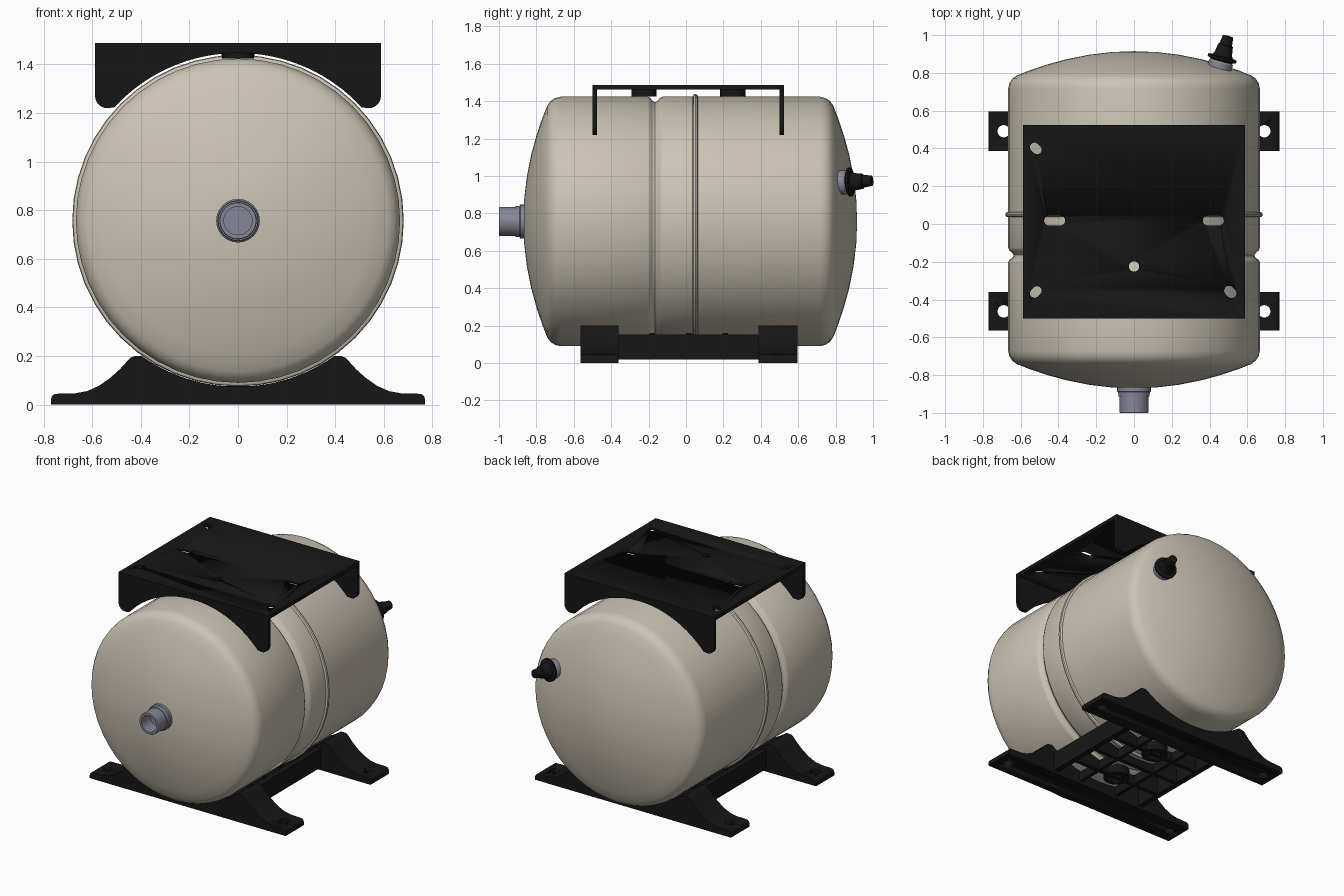
import bpy, bmesh
from math import pi, sin, cos, sqrt, radians
from mathutils import Vector

if "Cube" in bpy.data.objects:
    bpy.data.objects.remove(bpy.data.objects["Cube"])

AXIS_Z, R = 0.757, 0.667


def material(name, rgb):
    m = bpy.data.materials.new(name)
    m.diffuse_color = (*rgb, 1)
    m.use_nodes = True
    m.node_tree.nodes["Principled BSDF"].inputs["Base Color"].default_value = m.diffuse_color
    return m


CREAM = material("cream_paint", (0.60, 0.55, 0.46))
BLACK = material("black_plastic", (0.008, 0.008, 0.008))
STEEL = material("grey_steel", (0.24, 0.24, 0.31))


def finish(name, bm, mat, smooth=True):
    bmesh.ops.remove_doubles(bm, verts=bm.verts, dist=1e-5)
    bmesh.ops.recalc_face_normals(bm, faces=bm.faces)
    me = bpy.data.meshes.new(name)
    bm.to_mesh(me)
    bm.free()
    me.materials.append(mat)
    ob = bpy.data.objects.new(name, me)
    bpy.context.collection.objects.link(ob)
    bpy.ops.object.select_all(action='DESELECT')
    bpy.context.view_layer.objects.active = ob
    ob.select_set(True)
    if smooth:
        bpy.ops.object.shade_smooth_by_angle(angle=radians(30))
    return ob


def lathe(name, profile, mat, segs=40):
    """Revolve (y, radius) points around the y axis."""
    bm = bmesh.new()
    vs = [bm.verts.new((r, y, 0)) for y, r in profile]
    es = [bm.edges.new(p) for p in zip(vs, vs[1:])]
    bmesh.ops.spin(bm, geom=vs + es, cent=(0, 0, 0), axis=(0, 1, 0),
                   angle=2 * pi, steps=segs)
    return finish(name, bm, mat)


def prism(name, pts, lo, hi, mat, axis='Y'):
    """Extrude a 2D outline: (x, z) along y, or (x, y) along z."""
    bm = bmesh.new()
    put = (lambda a, b: (a, lo, b)) if axis == 'Y' else (lambda a, b: (a, b, lo))
    face = bm.faces.new([bm.verts.new(put(*p)) for p in pts])
    ext = bmesh.ops.extrude_face_region(bm, geom=[face])
    d = Vector((0, hi - lo, 0)) if axis == 'Y' else Vector((0, 0, hi - lo))
    bmesh.ops.translate(bm, vec=d, verts=[v for v in ext['geom']
                                          if isinstance(v, bmesh.types.BMVert)])
    return finish(name, bm, mat)


def box(name, x0, x1, y0, y1, z0, z1, mat):
    return prism(name, [(x0, y0), (x1, y0), (x1, y1), (x0, y1)], z0, z1, mat, 'Z')


def arc(cx, cy, r, a0, a1, n):
    return [(cx + r * cos(radians(a0 + (a1 - a0) * i / n)),
             cy + r * sin(radians(a0 + (a1 - a0) * i / n))) for i in range(n + 1)]


def slot(cx, cy, length, r, deg=0):
    """Rounded slot outline; zero length gives a circle."""
    t, h = radians(deg), length / 2
    dx, dy = h * cos(t), h * sin(t)
    pts = arc(cx + dx, cy + dy, r, deg - 90, deg + 90, 8)
    pts += arc(cx - dx, cy - dy, r, deg + 90, deg + 270, 8)
    return pts if length else pts[:8] + pts[9:-1]


def cut(ob, outlines, lo, hi):
    for pts in outlines:
        c = prism("cutter", pts, lo, hi, BLACK, 'Z')
        c.hide_render = True
        m = ob.modifiers.new("hole", 'BOOLEAN')
        m.operation, m.object, m.solver = 'DIFFERENCE', c, 'EXACT'
        bpy.context.view_layer.objects.active = ob
        bpy.ops.object.modifier_move_to_index(modifier=m.name, index=0)
        bpy.ops.object.modifier_apply(modifier=m.name)
        bpy.data.objects.remove(c)


# Tank shell: domed ends, rolled groove and raised bead
dome = [0, 0.12, 0.24, 0.36, 0.46, 0.55, 0.62]
profile = [(-0.87 + r * r / 3, r) for r in dome]
profile += [(-0.723, 0.645), (-0.70, 0.66), (-0.67, R), (-0.205, R), (-0.19, 0.66),
            (-0.178, 0.643), (-0.165, 0.638), (-0.152, 0.645), (-0.14, 0.66), (-0.125, R)]
profile += [(0.036, R)] + [(0.05 - 0.014 * cos(a), R + 0.015 * sin(a))
                           for a in (0.3, 0.9, pi / 2, pi - 0.9, pi - 0.3)] + [(0.064, R)]
profile += [(0.715, R), (0.745, 0.66), (0.769, 0.645)]
profile += [(0.915 - r * r / 3, r) for r in reversed(dome)]
lathe("tank_shell", profile, CREAM, 48).location.z = AXIS_Z

# Water connection: hex collar and threaded pipe with bore
pipe = lathe("pipe_connection", [(-0.86, 0), (-0.86, 0.072), (-0.90, 0.072), (-0.905, 0.077),
                                 (-0.995, 0.077), (-1.0, 0.074), (-1.0, 0.058),
                                 (-0.90, 0.058), (-0.90, 0)], STEEL, 32)
collar = lathe("pipe_collar", [(-0.855, 0.04), (-0.855, 0.09), (-0.886, 0.09),
                               (-0.89, 0.084), (-0.912, 0.082), (-0.912, 0.06)], STEEL, 24)
pipe.location.z = collar.location.z = AXIS_Z

# Air valve on the back dome, tilted along the dome normal
valve_dir = Vector((0.26, 0.96, 0.06))
for ob in (
    lathe("valve_base", [(-0.03, 0), (-0.03, 0.065), (0.02, 0.065), (0.035, 0.055), (0.035, 0)],
          STEEL, 24),
    lathe("valve_cap", [(0.03, 0), (0.03, 0.06), (0.038, 0.078), (0.05, 0.078), (0.056, 0.055),
                        (0.07, 0.047), (0.115, 0.04), (0.118, 0.034), (0.165, 0.028),
                        (0.168, 0)], BLACK, 24)):
    ob.location = (0.455, 0.835, 0.965)
    ob.rotation_euler = Vector((0, 1, 0)).rotation_difference(valve_dir).to_euler()

# Top mounting plate with slots
plate = box("top_plate", -0.588, 0.588, -0.5, 0.525, 1.462, 1.488, BLACK)
cut(plate, [slot(s * 0.42, 0.018, 0.06, 0.026) for s in (-1, 1)]
    + [slot(-0.52, 0.4, 0.02, 0.024, -45), slot(-0.52, -0.36, 0.02, 0.024, 45),
       slot(0.51, -0.36, 0.02, 0.026, -45), slot(0, -0.225, 0, 0.028)], 1.4, 1.55)

# Spacer pads between the plate and the tank
ring = prism("front_pad", slot(0, -0.225, 0, 0.066), 1.425, 1.464, BLACK, 'Z')
cut(ring, [slot(0, -0.225, 0, 0.028)], 1.4, 1.5)
prism("back_pad", slot(0, 0.25, 0, 0.068), 1.425, 1.464, BLACK, 'Z')

# Plate end flanges, cut out around the tank
saddle_r = 0.69
a = 180 - 42.5
flange = [(-0.588, 1.48)] + arc(-0.538, 1.27, 0.05, 180, 270, 6)
flange += arc(0, AXIS_Z, saddle_r, a, 180 - a, 32)
flange += arc(0.538, 1.27, 0.05, 270, 360, 6) + [(0.588, 1.48)]
for name, y in (("front_flange", -0.5), ("back_flange", 0.501)):
    prism(name, flange, y, y + 0.024, BLACK)

# Saddle feet with bolt holes
half = [(0.77, 0), (0.77, 0.02)] + arc(0.745, 0.02, 0.025, 30, 90, 4) + [(0.67, 0.047)]
half += [(0.62, 0.056), (0.57, 0.079), (0.525, 0.111), (0.485, 0.147), (0.455, 0.18),
         (0.44, 0.195), (0.425, 0.2), (0.408, 0.2)]
ang = -90 + 35.5
foot = half + arc(0, AXIS_Z, 0.683, ang, -180 - ang, 24) + [(-x, z) for x, z in reversed(half)]
for name, y0, y1 in (("front_foot", -0.565, -0.36), ("back_foot", 0.387, 0.595)):
    ob = prism(name, foot, y0, y1, BLACK)
    cut(ob, [slot(s * 0.69, (y0 + y1) / 2, 0, 0.033) for s in (-1, 1)], -0.1, 0.3)

# Base lattice: side rails, ribs following the tank and two ring bosses
for side, s in (("left", -1), ("right", 1)):
    box(side + "_rail", s * 0.36 - 0.02, s * 0.36 + 0.02, -0.37, 0.4, 0.02, 0.152, BLACK)
    box(side + "_inner_rib", s * 0.15 - 0.012, s * 0.15 + 0.012, -0.37, 0.4, 0.02, 0.085, BLACK)
rib = [(-0.35, 0.02), (0.35, 0.02)] + arc(0, AXIS_Z, 0.683, -61, -119, 16)
for i, y in enumerate((-0.18, 0.015, 0.21)):
    prism(f"cross_rib_{i + 1}", rib, y - 0.014, y + 0.014, BLACK)
for i, y in enumerate((-0.18, 0.21)):
    boss = prism(f"base_boss_{i + 1}", slot(0, y, 0, 0.085), 0.02, 0.078, BLACK, 'Z')
    cut(boss, [slot(0, y, 0, 0.04)], 0.0, 0.06)
